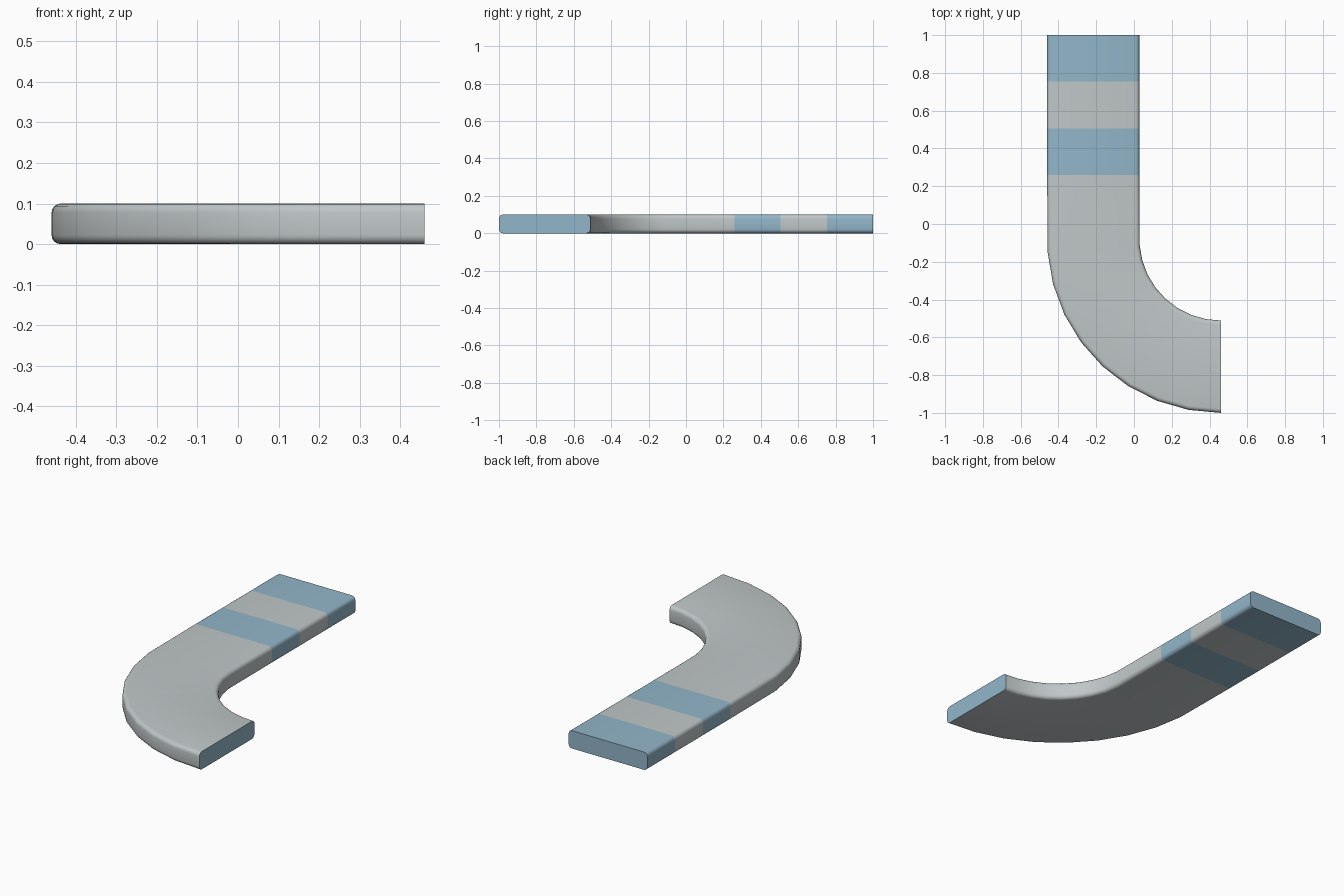
import bpy, bmesh, math

if "Cube" in bpy.data.objects:
    bpy.data.objects.remove(bpy.data.objects["Cube"])


def material(name, rgb):
    m = bpy.data.materials.new(name)
    m.diffuse_color = (*rgb, 1)
    m.use_nodes = True
    m.node_tree.nodes["Principled BSDF"].inputs["Base Color"].default_value = m.diffuse_color
    return m


GREY = material("light grey", (0.53, 0.57, 0.58))
BLUE = material("soft blue", (0.29, 0.47, 0.59))

R_IN, R_OUT = 0.431, 0.92      # inner and outer radius of the bend
CX, CY = 0.46, -0.08           # centre of the bend
MID, HALF = (R_IN + R_OUT) / 2, (R_OUT - R_IN) / 2
HEIGHT, ROUND, STEPS = 0.10, 0.022, 4

# Rounded rectangle cross-section: (sideways offset, height)
section = []
for k, (sx, sz) in enumerate([(1, 1), (-1, 1), (-1, -1), (1, -1)]):
    for i in range(STEPS + 1):
        a = math.radians(90 * k + 90 * i / STEPS)
        section.append((sx * (HALF - ROUND) + ROUND * math.cos(a),
                        HEIGHT / 2 + sz * (HEIGHT / 2 - ROUND) + ROUND * math.sin(a)))

# Stations along the path: base y of straight part, then bend angle
stations = [(y, 0) for y in (1.0, 0.755, 0.505, 0.26)]
stations += [(CY, math.radians(a)) for a in [4.4 + 10.7 * i for i in range(8)] + [90]]

bm = bmesh.new()
rings = []
for y, a in stations:
    rings.append([bm.verts.new((CX - (MID + o) * math.cos(a),
                                y - (MID + o) * math.sin(a), z)) for o, z in section])

# Skin between stations, with the two blue stripes on the straight part
n = len(section)
for s in range(len(rings) - 1):
    for i in range(n):
        j = (i + 1) % n
        f = bm.faces.new((rings[s][i], rings[s][j], rings[s + 1][j], rings[s + 1][i]))
        f.material_index = 1 if s in (0, 2) else 0

# Blue end faces
for ring in (rings[0], rings[-1]):
    bm.faces.new(ring).material_index = 1
bmesh.ops.recalc_face_normals(bm, faces=bm.faces)

mesh = bpy.data.meshes.new("curved_handle")
bm.to_mesh(mesh)
bm.free()
mesh.materials.append(GREY)
mesh.materials.append(BLUE)
handle = bpy.data.objects.new("curved_handle", mesh)
bpy.context.collection.objects.link(handle)
bpy.context.view_layer.objects.active = handle
handle.select_set(True)
bpy.ops.object.shade_smooth_by_angle(angle=math.radians(30))
